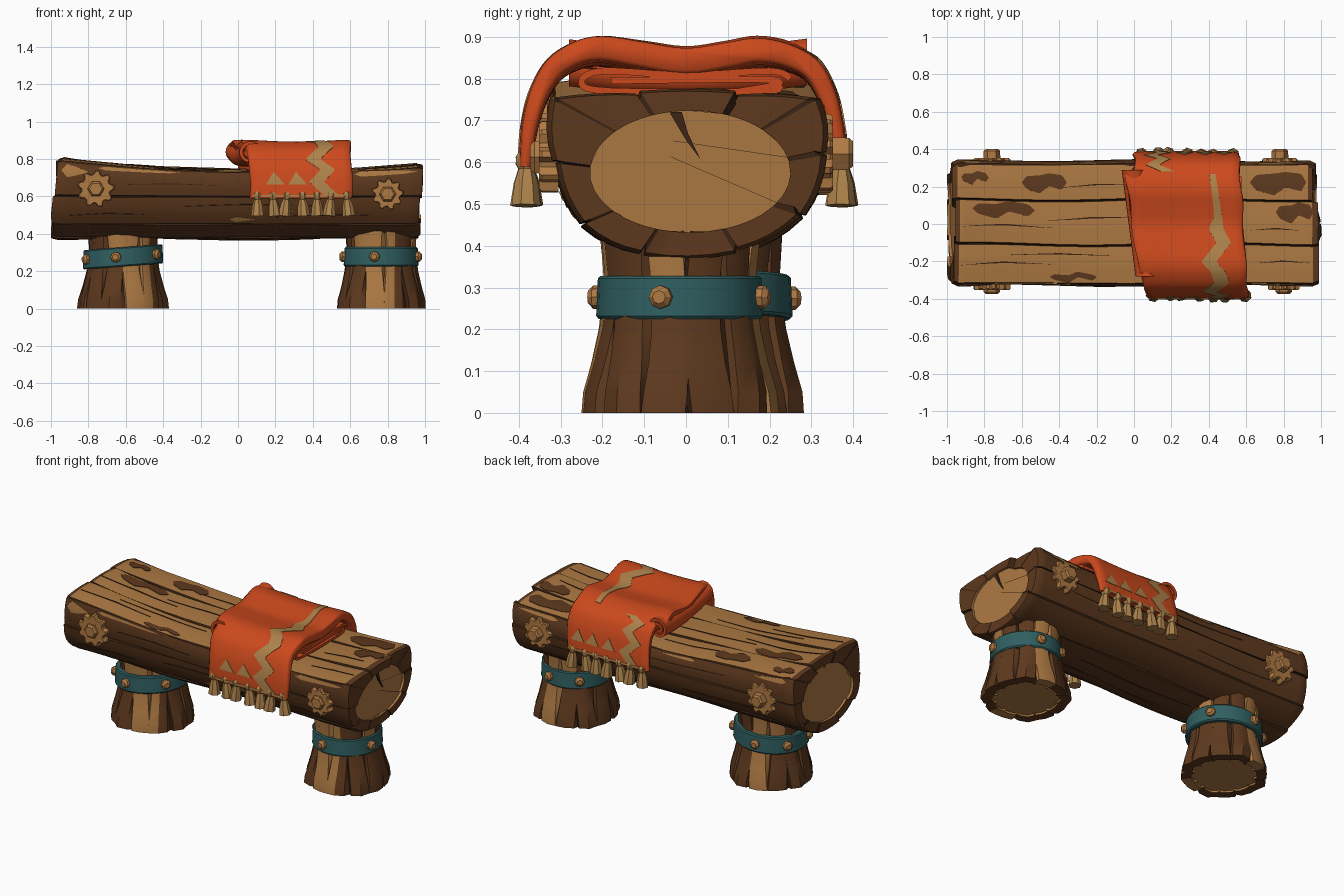
import bpy, bmesh, math
from math import sin, cos, pi, radians
from mathutils import Vector

if "Cube" in bpy.data.objects:
    bpy.data.objects.remove(bpy.data.objects["Cube"])


def material(name, rgb):
    m = bpy.data.materials.new(name)
    m.use_nodes = True
    m.diffuse_color = (*rgb, 1)
    m.node_tree.nodes["Principled BSDF"].inputs["Base Color"].default_value = (*rgb, 1)
    return m


bark = material("dark bark", (0.112, 0.041, 0.013))
wood = material("bare wood", (0.42, 0.192, 0.056))
groove = material("groove shadow", (0.045, 0.018, 0.007))
metal = material("teal band", (0.029, 0.114, 0.118))
peg = material("carved peg", (0.43, 0.192, 0.056))
cloth = material("orange cloth", (0.6, 0.067, 0.012))
trim = material("tan trim", (0.42, 0.225, 0.07))


def loft(name, rings, mats, rule=lambda i, j: 0, wrap=False, angle=40):
    """Skin closed rings of points; rule picks the material of each face."""
    bm = bmesh.new()
    rows = [[bm.verts.new(p) for p in ring] for ring in rings]
    n, count = len(rows[0]), len(rows)
    for i in range(count if wrap else count - 1):
        a, b = rows[i], rows[(i + 1) % count]
        for j in range(n):
            k = (j + 1) % n
            bm.faces.new((a[j], a[k], b[k], b[j])).material_index = rule(i, j)
    if not wrap:
        bm.faces.new(rows[0]).material_index = rule(-1, 0)
        bm.faces.new(rows[-1]).material_index = rule(count - 1, 0)
    bmesh.ops.recalc_face_normals(bm, faces=bm.faces)
    me = bpy.data.meshes.new(name)
    bm.to_mesh(me)
    bm.free()
    for m in mats:
        me.materials.append(m)
    me.shade_smooth()
    me.set_sharp_from_angle(angle=radians(angle))
    bpy.context.collection.objects.link(bpy.data.objects.new(name, me))


def turned(name, centre, axis, profile, sides, mat, tooth=1.0):
    """Turned part along an axis, profile of (distance, radius), optional teeth."""
    rot = Vector(axis).to_track_quat('Z', 'Y').to_matrix()
    rings = []
    for d, r in profile:
        ring = []
        for j in range(sides):
            q = r * (tooth if j % 4 > 1 else 1)
            a = 2 * pi * j / sides
            ring.append(Vector(centre) + rot @ Vector((q * cos(a), q * sin(a), d)))
        rings.append(ring)
    loft(name, rings, [mat], angle=30)


def lerp_keys(keys, a):
    for p, q in zip(keys, keys[1:]):
        if a <= q[0]:
            f = (a - p[0]) / (q[0] - p[0])
            return [u + (v - u) * f for u, v in zip(p, q)]
    return keys[-1]


def strip(name, surface, keys, mat, steps=24):
    """Thin plate laid on a surface along keys of (along, across, half width)."""
    rings = []
    for i in range(steps + 1):
        a = keys[0][0] + (keys[-1][0] - keys[0][0]) * i / steps
        _, b, w = lerp_keys(keys, a)
        w = max(w, 0.0006)
        spread = [b + w * g / 3 for g in range(-3, 4)]
        rings.append([surface(a, c, 0.003) for c in spread]
                     + [surface(a, c, -0.003) for c in reversed(spread)])
    loft(name, rings, [mat])


def curve(pts, t):
    """Smooth curve through points, t counted in points."""
    k = min(max(int(t), 0), len(pts) - 2)
    f = t - k
    p = [Vector(pts[min(max(k + d, 0), len(pts) - 1)]) for d in (-1, 0, 1, 2)]
    return 0.5 * (2 * p[1] + (p[2] - p[0]) * f + (2 * p[0] - 5 * p[1] + 4 * p[2] - p[3]) * f * f
                  + (3 * p[1] - p[0] - 3 * p[2] + p[3]) * f ** 3)


# Log: ten staves around, flat top of three planks
corners = [(-.32, .752), (-.11, .762), (.13, .762), (.32, .752), (.335, .62),
           (.28, .47), (.13, .385), (-.1, .38), (-.25, .45), (-.315, .6)]
fractions = (0, .025, .27, .5, .73, .975)
right_cut = (0, .005, .035, .02, .01, 0, .01, .005, .012, 0)


def seat_scale(x, z):
    top = .742 - .0175 * x + .0475 * x * x
    return .58 + (z - .58) * (top - .58) / .185 if z > .58 else z


def log_point(x, s, off=0.0):
    k, f = int(s) % 10, s - int(s)
    a, b = Vector(corners[k]), Vector(corners[(k + 1) % 10])
    d = (b - a).normalized()
    edge = min(f, 1 - f)
    lift = (.005 if k < 3 else .012) * 4 * f * (1 - f) + .004 * sin(6 * x + 2.3 * k) + off
    lift -= .02 * max(0, 1 - edge / .025)
    p = a.lerp(b, f) + Vector((-d.y, d.x)) * lift
    p.x += .01 * sin(5 * x + p.x * 4) * (1 - abs(p.x) / .4)
    z = seat_scale(x, p.y)
    if x > 0:
        cut = .025 - .04 * (z - .4) + right_cut[k]
    else:
        cut = .09 * (z - .39) + .01 * sin(k * 2.1)
    return Vector((x - math.copysign(cut, x) * x ** 8, p.x, z))


def end_ring(side, inset):
    """Oval of bare wood inside the bark at a log end."""
    ring = []
    for k in range(10):
        for f in fractions:
            p = log_point(side, k + f)
            a = math.atan2((p.z - .58) / .6, p.y - .01)
            ring.append(Vector((p.x - side * inset, .01 + .24 * cos(a),
                                seat_scale(side, .575 + .143 * sin(a)))))
    return ring


stations = 56
body = [[log_point(-1 + 2 * i / stations, k + f) for k in range(10) for f in fractions]
        for i in range(stations + 1)]
centre = Vector((0, 0, .58))
for ring in (body[0], body[-1]):
    for p in ring:
        p.yz = (centre + (p - centre) * .96).yz
log_rings = [end_ring(-1, .015), end_ring(-1, 0)] + body + [end_ring(1, 0), end_ring(1, .015)]


def log_rule(i, j):
    if i < 1 or i >= len(log_rings) - 2:
        return 1
    if j % 6 in (0, 5):
        return 2
    return 1 if j < 18 and 2 < i < len(log_rings) - 4 else 0


loft("log", log_rings, [bark, wood, groove], log_rule)

# Bark remnants on the planks and chips on the sides
for x0, x1, s, w in [(-.6, -.36, 2.5, .25), (.62, .95, 2.5, .3), (-.94, -.78, 2.62, .16),
                     (-.88, -.53, 1.78, .17), (.76, .97, 1.75, .2), (-.45, -.2, .17, .1)]:
    d = x1 - x0
    strip("bark_patch", log_point, [(x0, s, 0), (x0 + .1 * d, s, .7 * w), (x0 + .4 * d, s - .05, w),
          (x0 + .6 * d, s + .08, .7 * w), (x0 + .9 * d, s, .8 * w), (x1, s, 0)], bark)
for x0, x1, s, w in [(-.05, .1, 8.2, .1), (-.97, -.8, 9.75, .2), (-.75, -.3, 9.9, .06), (.62, .97, 9.86, .1),
                     (-.95, -.7, 3.15, .1), (-.3, -.05, 3.13, .07), (.65, .95, 3.15, .1), (.2, .3, 8.5, .08)]:
    strip("wood_chip", log_point, [(x0, s, 0), (x0 + .04, s, w), (x1 - .07, s, .6 * w), (x1, s, 0)], wood)

# Long cracks
for x0, x1, s in [(-.95, -.45, .5), (-.7, -.1, .75), (-.97, -.4, 1.4), (-.5, .05, 1.6), (-.4, 0, 2.4),
                  (.65, .95, .55), (.62, .9, 1.35), (-.6, -.1, 9.45), (-.3, .4, 8.7), (.2, .7, 8.35),
                  (-.9, -.5, 8.4), (-.5, .2, 3.5), (.1, .7, 4.4), (-.8, -.2, 4.6), (-.4, .4, 6.5)]:
    m = (x0 + x1) / 2
    strip("crack", log_point, [(x0, s - .04, 0), (m, s + .03, .018), (x1, s, 0)], groove)
for side in (-1, 1):
    x = log_point(side, 1.5).x - side * .014
    loft("end_crack", [[(x + o, y, seat_scale(side, z)) for y, z in
         [(-.04, .715), (.0, .65), (.035, .605), (.005, .665), (-.01, .715)]] for o in (-.004, .004)], [groove])

# Legs: fluted stumps with a band and studs
for lx, ly, r0, phase, tilt, studs in [(-.615, .04, .215, 0, -.075, (205, 260, 325, 30, 100, 150)),
                                       (.765, -.015, .2, -25, 0, (185, 260, 347, 75, 130))]:
    def leg_ring(z, r, rough=1.0):
        ring = []
        for k in range(12):
            for f in (0, .06, .5, .94):
                a = radians(30 * (k + f) + phase + 3 * sin(3 * k + 9 * z))
                bump = {0: -.1, .5: .02 + .04 * sin(k * 4.1) * (1 - z * 2)}.get(f, -.01)
                q = r * (1 + bump * rough)
                ring.append((lx + q * cos(a), ly + q * sin(a), z))
        return ring

    def leg_rule(i, j):
        k = j // 4
        if i <= 0:
            return 1
        if j in (40, 41) or k in (3, 9) or (i > 5 and k in (0, 4, 8)):
            return 1
        return 2 if j % 4 == 0 and k % 2 else 0

    shape = [(0, .238), (.05, .234), (.12, .214), (.2, .196), (.3, .184), (.34, .185), (.435, .193)]
    loft("leg", [leg_ring(.01, .18), leg_ring(0, .183)] + [leg_ring(z, r) for z, r in shape],
         [bark, wood, groove], leg_rule)
    rings = []
    for i in range(28):
        a = 2 * pi * i / 28
        rings.append([(lx + r * cos(a), ly + r * sin(a), z - tilt * r * cos(a))
                      for r, z in [(r0 - .035, .225), (r0 - .006, .225), (r0, .232), (r0 - .004, .322),
                                   (r0 - .01, .328), (r0 - .035, .328)]])
    loft("leg_band", rings, [metal], wrap=True)
    for deg in studs:
        d = Vector((cos(radians(deg)), sin(radians(deg)), 0))
        c = Vector((lx, ly, .277 - tilt * r0 * d.x)) + d * (r0 - .008)
        turned("band_stud", c, d, [(0, .028), (.018, .028), (.03, .016)], 8, peg)

# Toothed washers with hexagonal bolts
for x, z, r, side in [(-.76, .64, .1, -1), (.8, .612, .086, -1), (-.76, .62, .1, 1), (.78, .62, .095, 1)]:
    c, out = (x, side * .305, z), (0, side, 0)
    turned("washer", c, out, [(0, r), (.04, r), (.047, r * .93)], 36, peg, .8)
    reach = .095 if side > 0 else .068
    turned("bolt", c, out, [(.03, .046), (reach - .01, .044), (reach, .034)], 6, peg)

# Blanket draped over the log
drape = [(-.4, .59), (-.395, .68), (-.375, .77), (-.335, .845), (-.27, .89), (-.2, .905), (-.1, .892), (0, .878),
         (.09, .89), (.17, .902), (.25, .887), (.32, .845), (.36, .77), (.38, .68), (.388, .6)]


def cloth_point(t, x, off=0.0):
    p = curve(drape, t)
    d = (curve(drape, min(t + .05, 14)) - curve(drape, max(t - .05, 0))).normalized()
    p = p + Vector((-d.y, d.x)) * off
    top = sin(pi * t / 14)
    return Vector((x, p.x, p.y - .014 * top * sin(pi * (x - .03) / .57)))


def cloth_ring(u, thin=0):
    ts = [i / 4 for i in range(57)]
    ring = []
    for inner in (False, True):
        for t in (reversed(ts) if inner else ts):
            y = curve(drape, t).x
            left, right = .03 - .08 * y, .585 - .06 * y
            if abs(y) < .285:
                left = -.01 - .13 * y
            thick = .032 + .036 * sin(pi * t / 14)
            x = left + (right - left) * u + .006 * sin(t * 1.7)
            ring.append(cloth_point(t, x, thin - thick if inner else -thin))
    return ring


loft("blanket", [cloth_ring(0, .015), cloth_ring(.02, .004)] + [cloth_ring(i / 12) for i in range(1, 12)]
     + [cloth_ring(.985, .003), cloth_ring(1, .012)], [cloth], angle=50)


def ribbon(pts, th):
    """Closed outline of a 2D path given a thickness."""
    left, right = [], []
    for i, p in enumerate(pts):
        d = (pts[min(i + 1, len(pts) - 1)] - pts[max(i - 1, 0)]).normalized()
        n = Vector((-d.y, d.x)) * th / 2
        left.append(p + n)
        right.append(p - n)
    return left + right[::-1]


# Folded layer below and the rolled edge
fold = [(-.18, .795), (.18, .798), (.22, .785), (.18, .77), (-.18, .77), (-.25, .79), (-.2, .818), (0, .808),
        (.2, .818), (.25, .8)]
outline = ribbon([curve(fold, i / 5) for i in range(46)], .016)
loft("blanket_fold", [[(x, p.x, p.y) for p in outline] for x in (.04, .25, .42, .575)], [cloth])
spiral = [Vector((cos(a), sin(a))) * (.06 - .004 * a) for a in (i * .28 for i in range(42))]
outline = ribbon(spiral, .018)
loft("blanket_roll", [[(.028 - .13 * y + p.x, y, .808 + .3 * y * y + p.y) for p in outline]
                      for y in (-.28, -.15, 0, .15, .29)], [cloth])

# Woven zigzags, triangles and hems
zig = [(.25, .5), (1, .42), (1.7, .48), (2.4, .4), (3.4, .47), (4.2, .45), (5, .4), (6, .48), (6.7, .44)]
strip("front_zigzag", cloth_point, [(t, x, .04) for t, x in zig] + [(7.5, .45, .02), (10.2, .42, .016)], trim, 80)
zig = [(10.4, .18), (10.9, .1), (11.6, .16), (12.3, .09), (13, .16), (13.7, .1)]
strip("back_zigzag", cloth_point, [(t, x, .036) for t, x in zig], trim, 40)
for x in (.2, .32):
    strip("front_triangle", cloth_point, [(.85, x, .05), (1.6, x - .01, 0)], trim, 6)
for x in (.27, .38, .48):
    strip("back_triangle", cloth_point, [(12.4, x, 0), (13.15, x, .045)], trim, 6)
for x0, x1, t in ((.08, .59, .2), (.015, .54, 13.8)):
    strip("hem", lambda x, t, off: cloth_point(t, x, off), [(x0, t, .08), (x1, t, .08)], trim)

# Tassels
for y, x0 in ((-.382, .105), (.372, .04)):
    for i in range(7):
        lean = Vector((.12 * sin(i * 2.3), .04 * sin(i), -1))
        turned("tassel", (x0 + .079 * i, y, .625), lean,
               [(0, .018), (.012, .026), (.03, .026), (.042, .019), (.075, .029), (.13, .036)], 7, trim)
